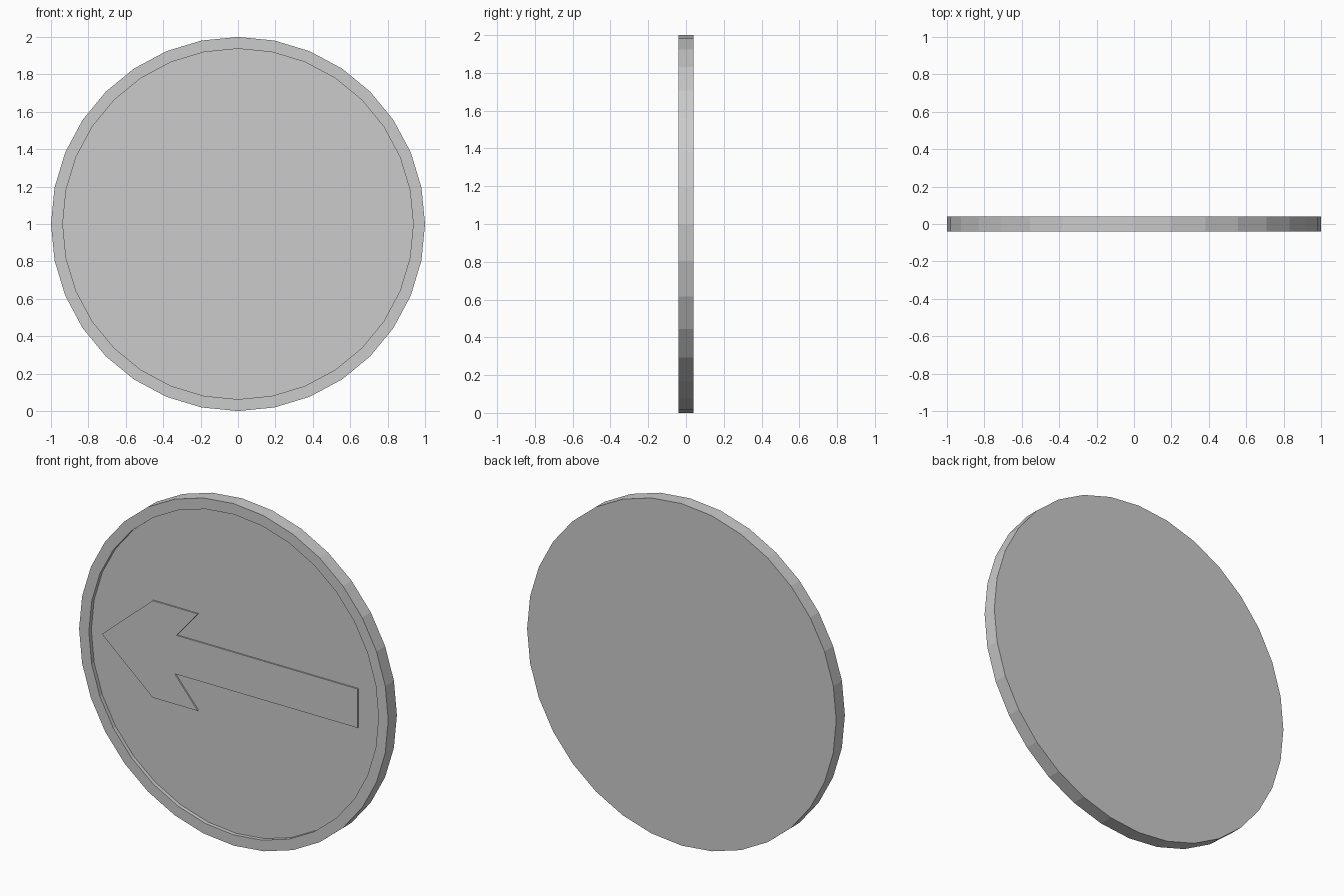
import bpy, bmesh, math

if "Cube" in bpy.data.objects:
    bpy.data.objects.remove(bpy.data.objects["Cube"])

SIDES = 32
FRONT, BACK, FLOOR = -0.04, 0.04, -0.017


def finish(name, bm):
    bmesh.ops.recalc_face_normals(bm, faces=bm.faces[:])
    me = bpy.data.meshes.new(name)
    bm.to_mesh(me)
    bm.free()
    ob = bpy.data.objects.new(name, me)
    bpy.context.collection.objects.link(ob)
    return ob


def ring(bm, radius, y):
    steps = [2 * math.pi * i / SIDES for i in range(SIDES)]
    return [bm.verts.new((radius * math.cos(a), y, 1 + radius * math.sin(a))) for a in steps]


# round plate with a shallow recess inside a raised front rim
bm = bmesh.new()
rings = [ring(bm, r, y) for r, y in ((1, BACK), (1, FRONT), (0.937, FRONT), (0.937, FLOOR))]
for a, b in zip(rings, rings[1:]):
    for i in range(SIDES):
        j = (i + 1) % SIDES
        bm.faces.new((a[i], a[j], b[j], b[i]))
bm.faces.new(rings[0])
bm.faces.new(rings[-1])
finish("round_plate", bm)

# slightly raised arrow lying on the recessed face
outline = [(-0.863, 1.0), (-0.535, 1.284), (-0.243, 1.284), (-0.38, 1.122), (0.792, 1.122),
           (0.792, 0.894), (-0.392, 0.894), (-0.243, 0.717), (-0.535, 0.717)]
bm = bmesh.new()
face = bm.faces.new([bm.verts.new((x, FLOOR, z)) for x, z in outline])
new = bmesh.ops.extrude_face_region(bm, geom=[face], use_keep_orig=True)["geom"]
bmesh.ops.translate(bm, vec=(0, -0.008, 0), verts=[v for v in new if isinstance(v, bmesh.types.BMVert)])
finish("arrow", bm)
